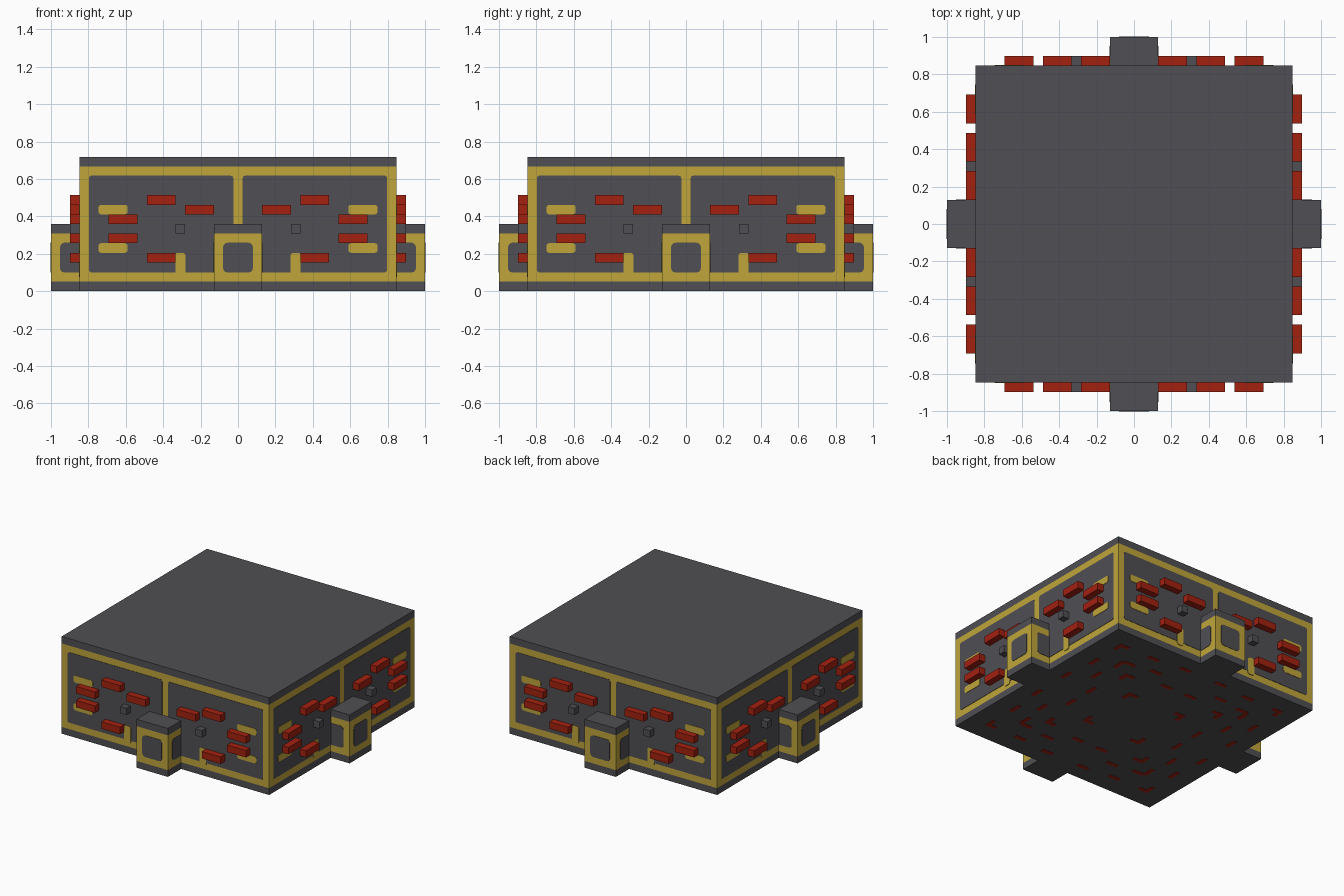
import bpy, bmesh, math
from mathutils import Matrix, Vector

if "Cube" in bpy.data.objects:
    bpy.data.objects.remove(bpy.data.objects["Cube"])

U = 2 / 39          # one building block
SKIN = 0.05         # plate thickness, in blocks


def material(name, color):
    m = bpy.data.materials.new(name)
    m.use_nodes = True
    m.diffuse_color = (*color, 1)
    m.node_tree.nodes["Principled BSDF"].inputs["Base Color"].default_value = (*color, 1)
    return m


GREY = material("dark grey", (0.08, 0.078, 0.088))
YELLOW = material("mustard yellow", (0.53, 0.38, 0.044))
RED = material("brick red", (0.37, 0.0148, 0.005))


def box(bm, x, y, z):
    """Box between coordinate pairs, in blocks."""
    size = [b - a for a, b in (x, y, z)]
    mid = [(a + b) / 2 for a, b in (x, y, z)]
    bmesh.ops.create_cube(bm, size=1,
                          matrix=Matrix.Translation(mid) @ Matrix.Diagonal((*size, 1)))


def plate(bm, x, z, y, r=0.3):
    """Rounded plate whose front lies at -y."""
    pts = []
    corners = ((x[1] - r, z[1] - r), (x[0] + r, z[1] - r),
               (x[0] + r, z[0] + r), (x[1] - r, z[0] + r))
    for q, (cx, cz) in enumerate(corners):
        for k in range(4):
            a = math.radians(90 * q + 30 * k)
            pts.append((cx + r * math.cos(a), -y, cz + r * math.sin(a)))
    front = bm.faces.new([bm.verts.new(p) for p in pts])
    ext = bmesh.ops.extrude_face_region(bm, geom=[front])
    for v in ext["geom"]:
        if isinstance(v, bmesh.types.BMVert):
            v.co.y += 2 * SKIN


def finish(name, bm, mat, turn=0):
    bmesh.ops.recalc_face_normals(bm, faces=bm.faces[:])
    bm.transform(Matrix.Rotation(math.radians(turn), 4, "Z") @ Matrix.Scale(U, 4))
    mesh = bpy.data.meshes.new(name)
    bm.to_mesh(mesh)
    bm.free()
    mesh.materials.append(mat)
    obj = bpy.data.objects.new(name, mesh)
    bpy.context.collection.objects.link(obj)


# Main body: base, yellow wall band and roof
H = 16.5
for name, z, mat in (("base", (0.03, 1), GREY), ("wall_band", (1, 13), YELLOW),
                     ("roof", (13, 14), GREY)):
    bm = bmesh.new()
    box(bm, (-H, H), (-H, H), z)
    finish(name, bm, mat)

bricks = ((4, 8), (8, 9), (12, 7), (12, 5), (8, 3))

for side, turn in (("front", 0), ("left", 90), ("back", 180), ("right", 270)):
    # Porch in the middle of the wall
    for name, z, mat in (("porch_base", (0.03, 1), GREY), ("porch_band", (1, 6), YELLOW),
                         ("porch_roof", (6, 7), GREY)):
        bm = bmesh.new()
        box(bm, (-2.5, 2.5), (-19.5, -H + 0.2), z)
        finish(f"{side}_{name}", bm, mat, turn)

    # Porch panels: one in front, one on each flank
    bm = bmesh.new()
    plate(bm, (-1.55, 1.55), (1.95, 5.05), 19.5 + SKIN, 0.45)
    finish(f"{side}_porch_panel", bm, GREY, turn)
    for s, label in ((-1, "a"), (1, "b")):
        bm = bmesh.new()
        plate(bm, (15.5, 18.55), (1.95, 5.05), 2.5 + SKIN, 0.45)
        bm.transform(Matrix.Rotation(math.radians(-90), 4, "Z"))
        # the plate now faces -x and runs along -y
        bm.transform(Matrix.Diagonal((-s, 1, 1, 1)))
        finish(f"{side}_porch_flank_{label}", bm, GREY, turn)

    panels, pads, brick_bm, studs = (bmesh.new() for _ in range(4))
    for s in (-1, 1):
        def span(a, b):
            return tuple(sorted((s * a, s * b)))
        # Recess-coloured wall panel and the yellow patches on it
        plate(panels, span(0.48, 15.55), (1.95, 12.05), H + SKIN)
        for z in (4, 8):
            plate(pads, span(11.5, 14.55), (z, z + 1), H + 2 * SKIN)
        plate(pads, span(5.47, 6.53), (1.5, 4), H + 2 * SKIN)
        # Projecting bricks and the small stud
        for x, z in bricks:
            box(brick_bm, span(x - 1.5, x + 1.5), (-17.5, -H + 0.1), (z, z + 1))
        box(studs, span(5.5, 6.5), (-17.5, -H + 0.1), (6, 7))
    finish(f"{side}_wall_panels", panels, GREY, turn)
    finish(f"{side}_wall_patches", pads, YELLOW, turn)
    finish(f"{side}_bricks", brick_bm, RED, turn)
    finish(f"{side}_studs", studs, GREY, turn)

    # Inlaid dashes under the base
    bm = bmesh.new()
    for s in (-1, 1):
        for x, y in ((3, 14), (8, 13.5), (5.5, 11), (2, 9), (9.5, 10.5)):
            box(bm, (s * x - 0.9, s * x + 0.9), (-y - 0.3, -y + 0.3), (0, 0.08))
    for d in (4, 7.5, 13):
        box(bm, (d - 0.8, d + 0.8), (-d - 0.8, -d - 0.2), (0, 0.08))
        box(bm, (d + 0.2, d + 0.8), (-d - 0.2, -d + 0.8), (0, 0.08))
    finish(f"{side}_floor_dashes", bm, RED, turn)
